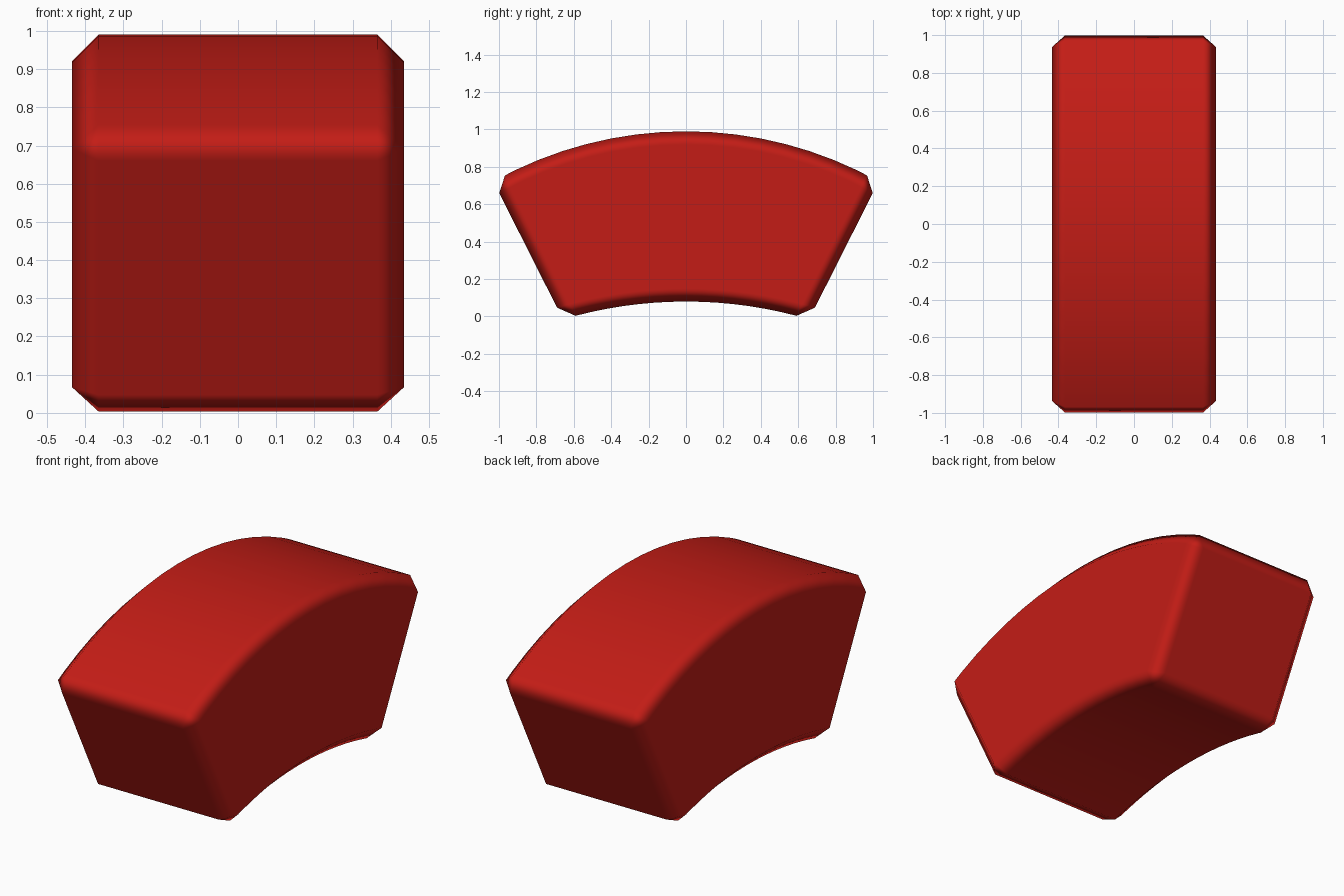
import bpy, bmesh, math

if "Cube" in bpy.data.objects:
    bpy.data.objects.remove(bpy.data.objects["Cube"])

SEGMENTS = 16
HALF_WIDTH = 0.435
BEVEL = 0.07


def arc(half, end_z, top_z):
    """Arc points in (y, z) from -half to +half, rising to top_z in the middle."""
    sag = top_z - end_z
    radius = (half * half + sag * sag) / (2 * sag)
    sweep = math.asin(half / radius)
    angles = [sweep * (2 * i / SEGMENTS - 1) for i in range(SEGMENTS + 1)]
    return [(radius * math.sin(a), top_z - radius + radius * math.cos(a)) for a in angles]


# Sharp side profile: outer arc, then inner arc back again
profile = arc(1.03, 0.722, 0.99) + arc(0.658, -0.015, 0.08)[::-1]

# Extrude the profile across x
bm = bmesh.new()
face = bm.faces.new([bm.verts.new((-HALF_WIDTH, y, z)) for y, z in profile])
extruded = bmesh.ops.extrude_face_region(bm, geom=[face], use_keep_orig=True)
moved = [g for g in extruded["geom"] if isinstance(g, bmesh.types.BMVert)]
bmesh.ops.translate(bm, verts=moved, vec=(2 * HALF_WIDTH, 0, 0))
bmesh.ops.recalc_face_normals(bm, faces=bm.faces)
for f in bm.faces:
    f.smooth = True
mesh = bpy.data.meshes.new("arched_block")
bm.to_mesh(mesh)
bm.free()

block = bpy.data.objects.new("arched_block", mesh)
bpy.context.collection.objects.link(block)

# Chamfered rim on every hard edge, with softly blended shading
bevel = block.modifiers.new("chamfer", 'BEVEL')
bevel.width = BEVEL
bevel.segments = 1
bevel.limit_method = 'ANGLE'
bevel.angle_limit = math.radians(30)
bevel.use_clamp_overlap = False
bevel.harden_normals = True

# Red paint
red = bpy.data.materials.new("red")
red.diffuse_color = (0.55, 0.012, 0.008, 1)
red.use_nodes = True
red.node_tree.nodes["Principled BSDF"].inputs["Base Color"].default_value = red.diffuse_color
mesh.materials.append(red)
